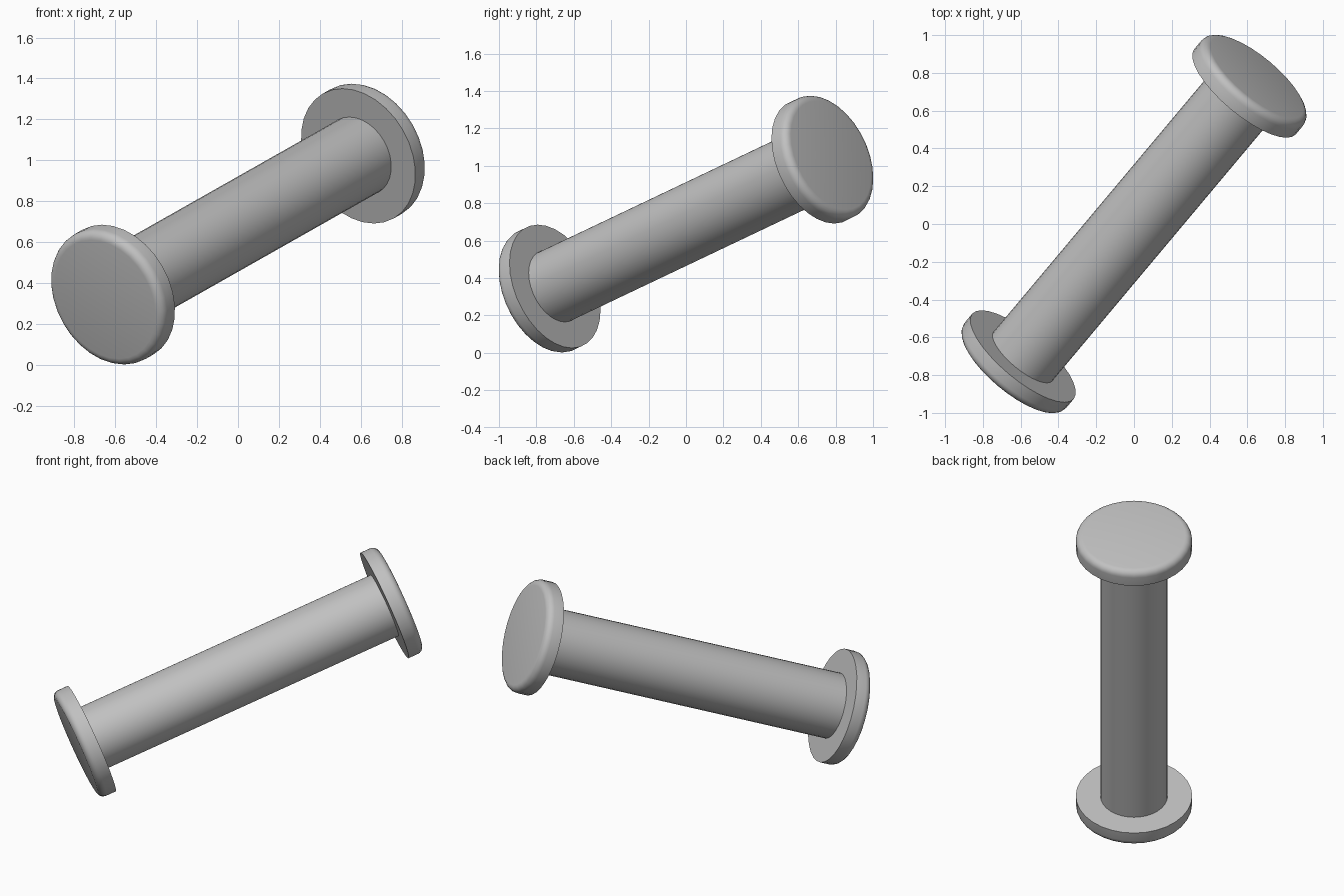
import bpy, bmesh, math
from mathutils import Matrix, Vector

cube = bpy.data.objects.get("Cube")
if cube:
    bpy.data.objects.remove(cube, do_unlink=True)

SIDES = 32
SHAFT_RADIUS, HEAD_RADIUS = 0.203, 0.351
INNER, THICK, ROUND = 0.973, 0.104, 0.042
CENTRE = Vector((0, 0, 0.688))

# Plain grey metal
grey = bpy.data.materials.new("grey_metal")
grey.use_nodes = True
colour = (0.53, 0.53, 0.53, 1)
grey.diffuse_color = colour
grey.node_tree.nodes["Principled BSDF"].inputs["Base Color"].default_value = colour

# The pin leans: local z runs from the low front end to the high back end
azimuth, rise = math.radians(50), math.radians(20)
axis = Vector((math.cos(azimuth) * math.cos(rise),
               math.sin(azimuth) * math.cos(rise), math.sin(rise)))
tilt = Matrix.Translation(CENTRE) @ axis.to_track_quat('Z', 'Y').to_matrix().to_4x4()


def disc(name, radius, depth, middle, flip=False, rounding=0):
    """Cylinder on the pin axis, with its outer rim optionally rounded."""
    bm = bmesh.new()
    bmesh.ops.create_cone(bm, cap_ends=True, segments=SIDES,
                          radius1=radius, radius2=radius, depth=depth)
    if rounding:
        rim = [e for e in bm.edges if all(v.co.z > 0 for v in e.verts)]
        bmesh.ops.bevel(bm, geom=rim, offset=rounding, segments=5,
                        profile=0.5, affect='EDGES')
    place = Matrix.Translation((0, 0, middle))
    if flip:
        place = Matrix.Rotation(math.pi, 4, 'X') @ place
    bm.transform(tilt @ place)
    mesh = bpy.data.meshes.new(name)
    bm.to_mesh(mesh)
    bm.free()
    mesh.materials.append(grey)
    obj = bpy.data.objects.new(name, mesh)
    bpy.context.collection.objects.link(obj)
    bpy.ops.object.select_all(action='DESELECT')
    obj.select_set(True)
    bpy.context.view_layer.objects.active = obj
    bpy.ops.object.shade_smooth_by_angle(angle=math.radians(30))


# Shaft, and one rounded head at each end
disc("shaft", SHAFT_RADIUS, 2 * INNER + 0.02, 0)
for name, flip in (("upper_head", False), ("lower_head", True)):
    disc(name, HEAD_RADIUS, THICK, INNER + THICK / 2, flip, ROUND)
